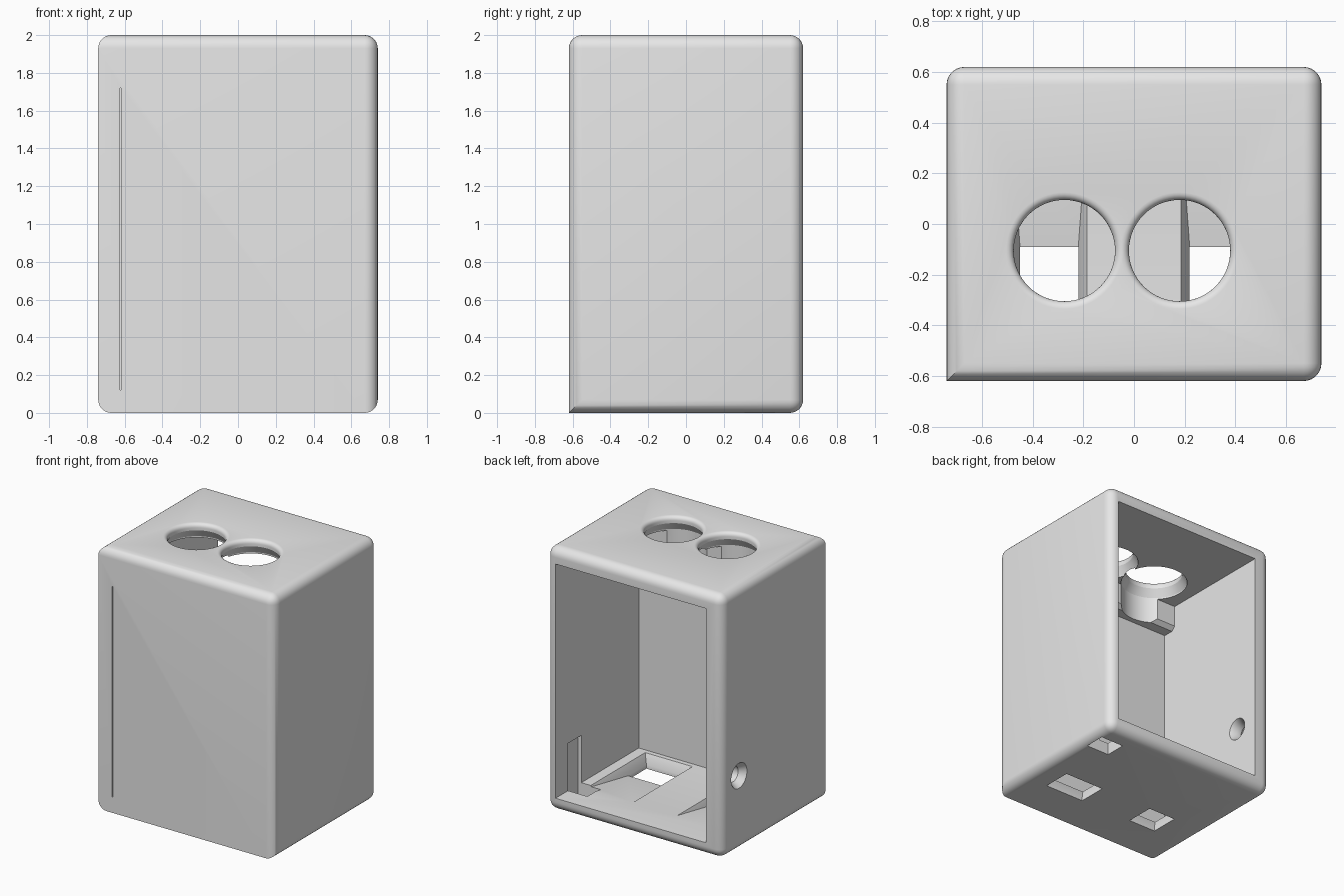
import bpy, bmesh, math
from mathutils import Matrix

cube = bpy.data.objects.get("Cube")
if cube:
    bpy.data.objects.remove(cube, do_unlink=True)

grey = bpy.data.materials.new("light_grey")
grey.use_nodes = True
GREY = (0.8, 0.8, 0.8, 1)
grey.diffuse_color = GREY
grey.node_tree.nodes["Principled BSDF"].inputs["Base Color"].default_value = GREY

W, D, H, R = 0.74, 0.62, 2.0, 0.07      # half width, half depth, height, edge radius


def finish(bm, name):
    bmesh.ops.recalc_face_normals(bm, faces=bm.faces)
    mesh = bpy.data.meshes.new(name)
    bm.to_mesh(mesh)
    bm.free()
    mesh.materials.append(grey)
    ob = bpy.data.objects.new(name, mesh)
    bpy.context.collection.objects.link(ob)
    return ob


def frustum(name, low, z0, high, z1):
    """Solid between two rectangles (x0, x1, y0, y1) at two heights."""
    bm = bmesh.new()
    for (x0, x1, y0, y1), z in ((low, z0), (high, z1)):
        for x, y in ((x0, y0), (x1, y0), (x1, y1), (x0, y1)):
            bm.verts.new((x, y, z))
    bmesh.ops.convex_hull(bm, input=bm.verts)
    bmesh.ops.dissolve_limit(bm, angle_limit=0.01, verts=bm.verts, edges=bm.edges)
    return finish(bm, name)


def box(name, rect, z0, z1):
    return frustum(name, rect, z0, rect, z1)


def lathe(name, profile, matrix, steps=64):
    """Closed solid turned about its local z axis, from (radius, z) pairs."""
    bm = bmesh.new()
    rings = [[bm.verts.new((r * math.cos(math.tau * i / steps),
                            r * math.sin(math.tau * i / steps), z))
              for i in range(steps)] for r, z in profile]
    for a, b in zip(rings, rings[1:]):
        for i in range(steps):
            j = (i + 1) % steps
            bm.faces.new((a[i], a[j], b[j], b[i]))
    bm.faces.new(rings[0])
    bm.faces.new(rings[-1])
    bm.transform(matrix)
    return finish(bm, name)


def combine(target, tool, operation="DIFFERENCE"):
    tool.hide_render = True
    mod = target.modifiers.new(tool.name, "BOOLEAN")
    mod.operation, mod.solver, mod.object = operation, "EXACT", tool
    bpy.context.view_layer.objects.active = target
    bpy.ops.object.modifier_apply(modifier=mod.name)
    bpy.data.objects.remove(tool, do_unlink=True)


# Outer shell: rounded block, with two front edges left sharp
bm = bmesh.new()
bmesh.ops.create_cube(bm, size=1)
bm.transform(Matrix.Translation((0, 0, H / 2)) @ Matrix.Diagonal((2 * W, 2 * D, H, 1)))


def is_sharp(edge):
    mid = (edge.verts[0].co + edge.verts[1].co) / 2
    front = mid.y < -D + 0.01
    return front and (mid.x < -W + 0.01 or mid.z < 0.01)


bmesh.ops.bevel(bm, geom=[e for e in bm.edges if not is_sharp(e)], offset=R,
                segments=7, profile=0.5, affect="EDGES")
case = finish(bm, "case")

# Main cavity, open at the back
FRONT, FLOOR, CEILING = -0.38, 0.10, 1.88
combine(case, box("cavity", (-0.604, 0.663, FRONT, 0.8), FLOOR, CEILING))

# Ledge across the front wall below the ceiling, chamfered underneath
ledge = frustum("ledge", (-0.63, 0.69, FRONT - 0.05, -0.30), 1.69,
                (-0.63, 0.69, FRONT - 0.05, -0.27), 1.72)
combine(ledge, box("ledge_top", (-0.63, 0.69, FRONT - 0.05, -0.27), 1.72, 1.90), "UNION")
combine(case, ledge, "UNION")

# Two round openings in the top, rounded outside and flared inside
rim = [(0.2 + 0.03 * (1 - math.sin(a)), 1.97 + 0.03 * (1 - math.cos(a)))
       for a in (math.pi / 2 * k / 5 for k in range(6))]
opening = [(0.235, 1.6), (0.235, 1.89), (0.2, 1.94)]
opening += sorted(rim, key=lambda p: p[1])
opening = [(0.235, 1.6), (0.235, 1.89), (0.2, 1.95)]
for k in range(6):
    a = math.pi / 2 * k / 5
    opening.append((0.2 + 0.03 * (1 - math.cos(a)), 1.97 + 0.03 * math.sin(a)))
opening.append((0.23, 2.05))
for x in (-0.275, 0.18):
    combine(case, lathe("top_opening", opening, Matrix.Translation((x, -0.105, 0))))

# Floor pockets: sloped sides, a long ramp to the back and a square hole
for x0, x1 in ((-0.45, -0.22), (0.22, 0.55)):
    combine(case, frustum("floor_pocket", (x0, x1, -0.31, -0.09), 0.03,
                          (x0 - 0.035, x1 + 0.035, -0.345, 0.39), FLOOR + 0.003))
    combine(case, box("floor_hole", (x0, x1, -0.31, -0.09), -0.1, 0.05))

# Cable slot through the floor, rising up the left wall
combine(case, box("cable_slot", (0.50, 0.69, 0.31, 0.47), -0.1, 0.2))
combine(case, box("cable_channel", (0.60, 0.69, 0.31, 0.47), 0.05, 0.46))

# Countersunk side hole
side = Matrix.Translation((-W, 0.42, 0.57)) @ Matrix.Rotation(math.pi / 2, 4, "Y")
combine(case, lathe("side_hole", [(0.095, -0.05), (0.095, 0), (0.06, 0.05),
                                  (0.06, 0.09), (0.085, 0.14), (0.085, 0.2)], side, 40))

# Thin vertical slit in the front
combine(case, box("front_slit", (-0.624, -0.619, -0.7, -0.56), 0.12, 1.72))

# Smooth rounded edges, crisp corners
bpy.ops.object.select_all(action="DESELECT")
case.select_set(True)
bpy.context.view_layer.objects.active = case
bpy.ops.object.shade_smooth_by_angle(angle=math.radians(30))
